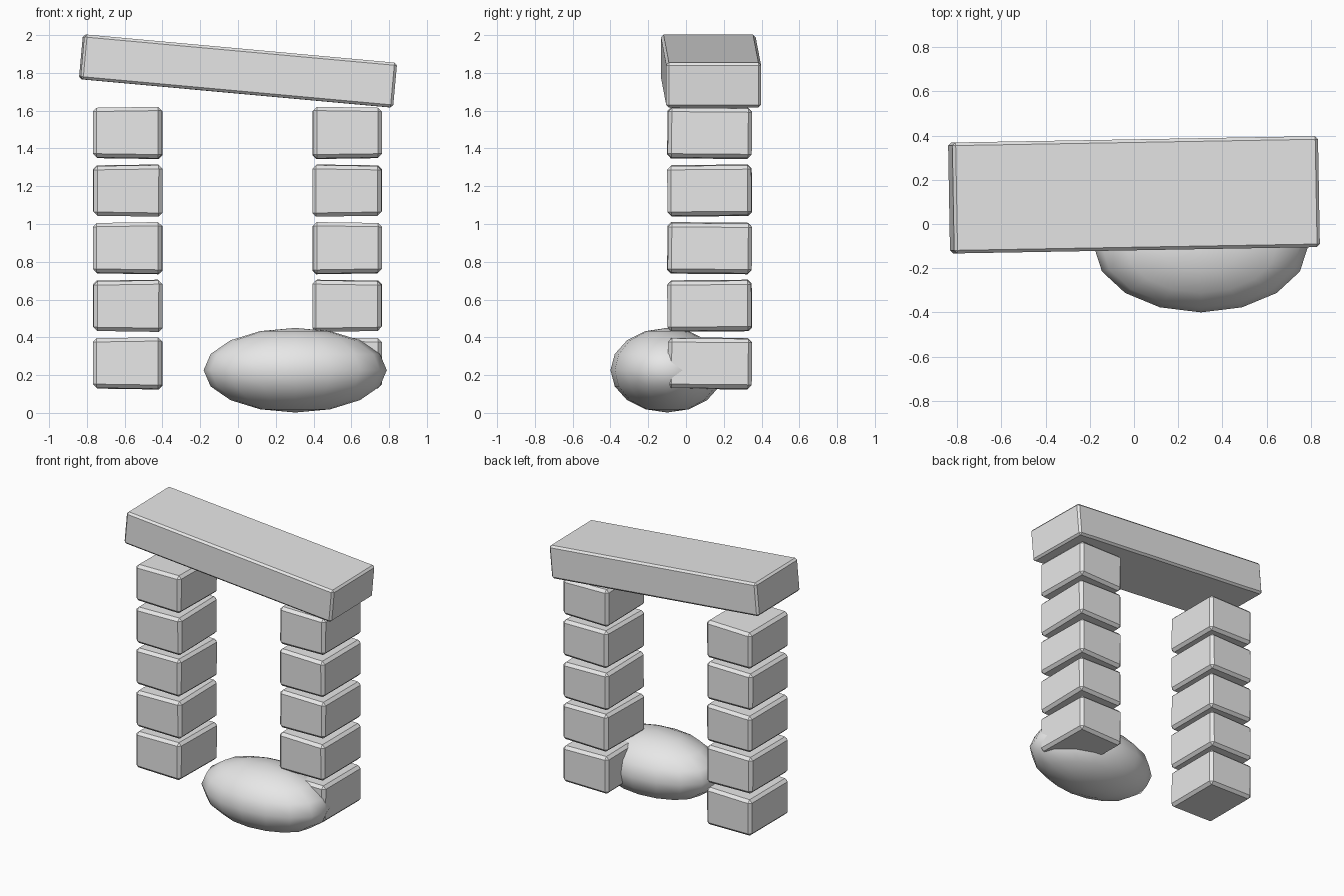
import bpy
import bmesh
from math import radians
from mathutils import Matrix

cube = bpy.data.objects.get("Cube")
if cube:
    bpy.data.objects.remove(cube, do_unlink=True)

# Single stone colour
stone = bpy.data.materials.new("light_grey_stone")
stone.use_nodes = True
grey = (0.8, 0.8, 0.8, 1.0)
stone.diffuse_color = grey
stone.node_tree.nodes["Principled BSDF"].inputs["Base Color"].default_value = grey


def finish(name, bm, location, rotation=(0, 0, 0)):
    mesh = bpy.data.meshes.new(name)
    bm.to_mesh(mesh)
    bm.free()
    mesh.materials.append(stone)
    obj = bpy.data.objects.new(name, mesh)
    obj.location = location
    obj.rotation_euler = [radians(a) for a in rotation]
    bpy.context.collection.objects.link(obj)
    return obj


def hewn_block(name, size, location, rotation=(0, 0, 0), taper=0.0, chamfer=0.02):
    """Chamfered block; taper makes one end in x slightly taller."""
    bm = bmesh.new()
    bmesh.ops.create_cube(bm, size=1, matrix=Matrix.Diagonal((*size, 1)))
    for v in bm.verts:
        v.co.z *= 1 + taper * (1 if v.co.x > 0 else -1)
    bmesh.ops.bevel(bm, geom=bm.edges[:], offset=chamfer, segments=1,
                    affect='EDGES', clamp_overlap=True)
    return finish(name, bm, location, rotation)


# Two pillars of stacked loose blocks, the inner ends slightly taller
for side, x in (("right", -0.584), ("left", 0.578)):
    inner = 1 if x < 0 else -1
    for row in range(5):
        z = 0.262 + row * 0.305
        sway = 0.5 if row % 2 else -0.5
        hewn_block(f"{side}_pillar_block_{row + 1}", (0.365, 0.445, 0.268),
                   (x, 0.125, z), (sway, 0, sway * inner), 0.02 * inner)

# Slanting lintel across the top
hewn_block("lintel", (1.662, 0.502, 0.238), (0, 0.132, 1.81),
           (0, 5.2, 1.0), chamfer=0.014)

# Smooth boulder at the foot of the left pillar
bm = bmesh.new()
bmesh.ops.create_uvsphere(bm, u_segments=16, v_segments=8, radius=1,
                          matrix=Matrix.Diagonal((0.485, 0.3, 0.224, 1)))
for face in bm.faces:
    face.smooth = True
finish("boulder", bm, (0.303, -0.1, 0.226))
